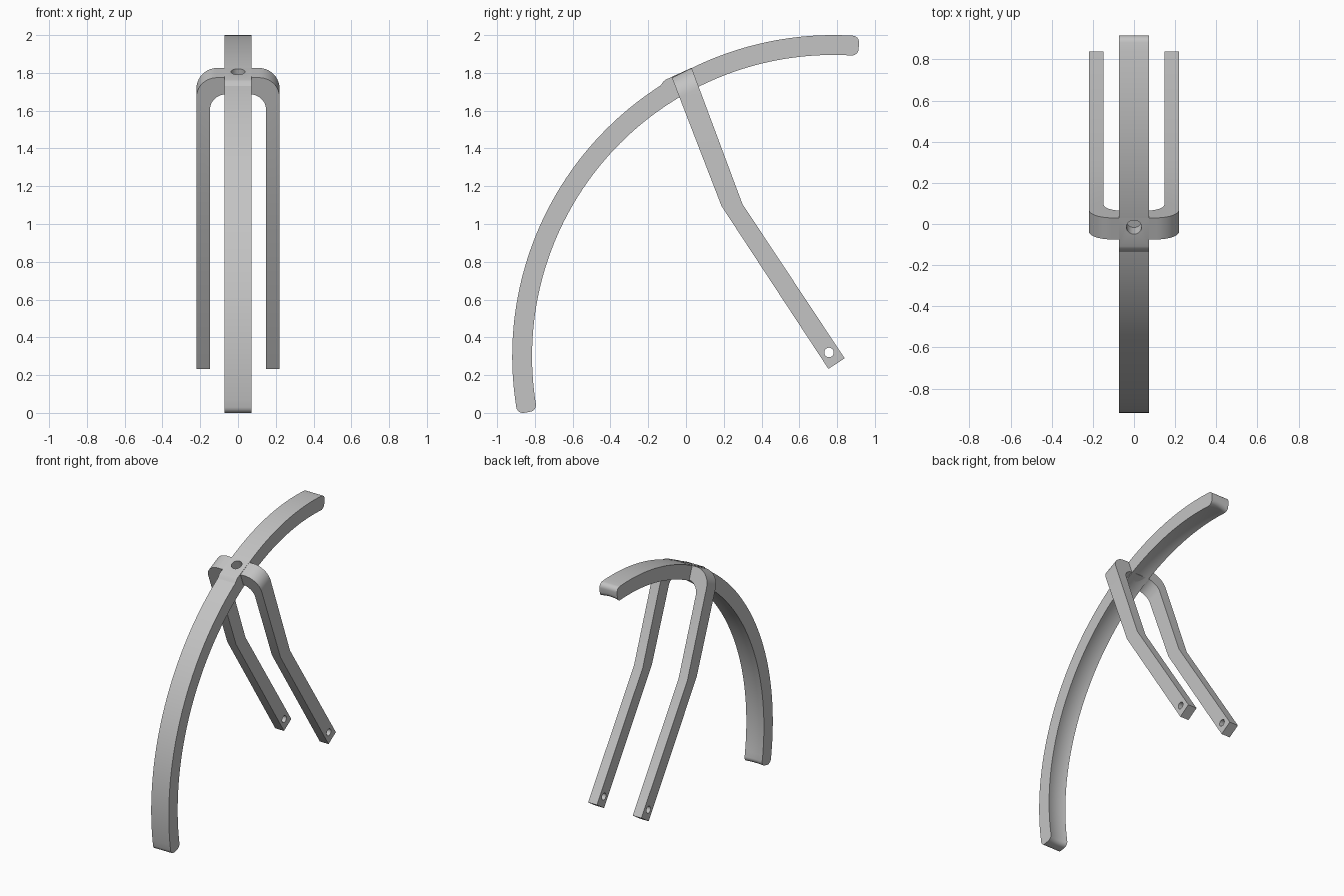
import bpy, bmesh, math
from mathutils import Vector

cube = bpy.data.objects.get("Cube")
if cube:
    bpy.data.objects.remove(cube, do_unlink=True)

grey = bpy.data.materials.new("plain grey")
grey.use_nodes = True
colour = (0.55, 0.55, 0.55, 1)
grey.diffuse_color = colour
grey.node_tree.nodes["Principled BSDF"].inputs["Base Color"].default_value = colour


def skin_rings(name, rings):
    """Join equal closed rings of points into a capped solid."""
    bm = bmesh.new()
    loops = [[bm.verts.new(p) for p in ring] for ring in rings]
    n = len(loops[0])
    for a, b in zip(loops, loops[1:]):
        for i in range(n):
            j = (i + 1) % n
            bm.faces.new((a[i], a[j], b[j], b[i]))
    bm.faces.new(loops[0])
    bm.faces.new(loops[-1])
    bmesh.ops.recalc_face_normals(bm, faces=bm.faces)
    mesh = bpy.data.meshes.new(name)
    bm.to_mesh(mesh)
    bm.free()
    obj = bpy.data.objects.new(name, mesh)
    bpy.context.collection.objects.link(obj)
    mesh.materials.append(grey)
    return obj


def make_cutter(name, centre, axis, radius, depth):
    bpy.ops.mesh.primitive_cylinder_add(vertices=32, radius=radius, depth=depth, location=centre)
    obj = bpy.context.object
    obj.name = name
    obj.rotation_euler = Vector(axis).to_track_quat('Z', 'Y').to_euler()
    obj.hide_render = True
    obj.data.materials.append(grey)
    return obj


def cut(obj, cutter):
    mod = obj.modifiers.new("hole", 'BOOLEAN')
    mod.operation = 'DIFFERENCE'
    mod.solver = 'EXACT'
    mod.object = cutter
    bpy.context.view_layer.objects.active = obj
    bpy.ops.object.modifier_apply(modifier=mod.name)


# Curved fender: circular sweep with rounded ends and a faintly hollow underside
CY, CZ, R_OUT, R_IN, HALF = 0.78, 0.30, 1.70, 1.595, 0.0725
CORNER, HOLLOW = 0.035, 0.01
r_mid = (R_OUT + R_IN) / 2
start, end = math.radians(85.3), math.radians(190.38)
turn = CORNER / r_mid


def fender_ring(angle, inset):
    section = [(-HALF, R_OUT - inset), (HALF, R_OUT - inset)]
    for i in range(9):
        u = 1 - i / 4
        section.append((u * HALF, R_IN + inset + HOLLOW * (1 - u * u)))
    return [(x, CY + r * math.cos(angle), CZ + r * math.sin(angle)) for x, r in section]


rounding = [k * math.pi / 12 for k in range(6)]
rings = [fender_ring(start + turn * (1 - math.cos(p)), CORNER * (1 - math.sin(p))) for p in rounding]
steps = 72
for k in range(steps + 1):
    rings.append(fender_ring(start + turn + (end - start - 2 * turn) * k / steps, 0))
rings += [fender_ring(end - turn * (1 - math.cos(p)), CORNER * (1 - math.sin(p)))
          for p in reversed(rounding)]
fender = skin_rings("fender", rings)

# Forked stay: an arch whose two legs follow bent front and back rails
front = [Vector(p) for p in ((-0.075, 1.775), (0.188, 1.095), (0.754, 0.233))]
back = [Vector(p) for p in ((0.03, 1.826), (0.299, 1.105), (0.84, 0.289))]
upper = (front[1] - front[0]).length


def on_rail(rail, t):
    i = 0 if t <= 1 else 1
    return rail[i].lerp(rail[i + 1], t - i)


def arch_half(half_width, top, radius):
    """Points (x, t) from the top centre round the corner to the leg tip."""
    pts = [(0, top / upper)]
    for k in range(11):
        a = k / 10 * math.pi / 2
        pts.append((half_width - radius + radius * math.sin(a),
                    (top + radius * (1 - math.cos(a))) / upper))
    return pts + [(half_width, 1), (half_width, 2)]


def mirrored(pts):
    return [(-x, t) for x, t in reversed(pts)] + pts[1:]


outer = mirrored(arch_half(0.22, 0, 0.11))
inner = mirrored(arch_half(0.148, 0.095, 0.085))
rings = []
for o, i in zip(outer, inner):
    rings.append([(x, *on_rail(rail, t)) for (x, t), rail in
                  ((o, front), (o, back), (i, back), (i, front))])
fork = skin_rings("forked_stay", rings)

# Mounting boss over the crossing
profile = [(-0.15, 1.715), (-0.128, 1.742), (-0.118, 1.756), (-0.108, 1.764),
           (0.03, 1.827), (0.03, 1.75), (-0.1, 1.69)]
boss = skin_rings("mounting_boss", [[(x, y, z) for y, z in profile] for x in (-HALF, HALF)])

# Bolt hole in the boss and pin holes in the leg tips
normal = Vector((0, -0.38, 0.925)).normalized()
bolt_cutter = make_cutter("bolt_hole_cutter", Vector((0, -0.015, 1.805)), normal, 0.037, 0.17)
pin_cutter = make_cutter("pin_hole_cutter", Vector((0, 0.757, 0.32)), (1, 0, 0), 0.025, 0.6)
bpy.context.view_layer.update()
for part in (fender, fork, boss):
    cut(part, bolt_cutter)
cut(fork, pin_cutter)
for cutter in (bolt_cutter, pin_cutter):
    bpy.data.objects.remove(cutter, do_unlink=True)

# Smooth curves, crisp edges
for part in (fender, fork, boss):
    bpy.ops.object.select_all(action='DESELECT')
    part.select_set(True)
    bpy.context.view_layer.objects.active = part
    bpy.ops.object.shade_smooth_by_angle(angle=math.radians(30))
